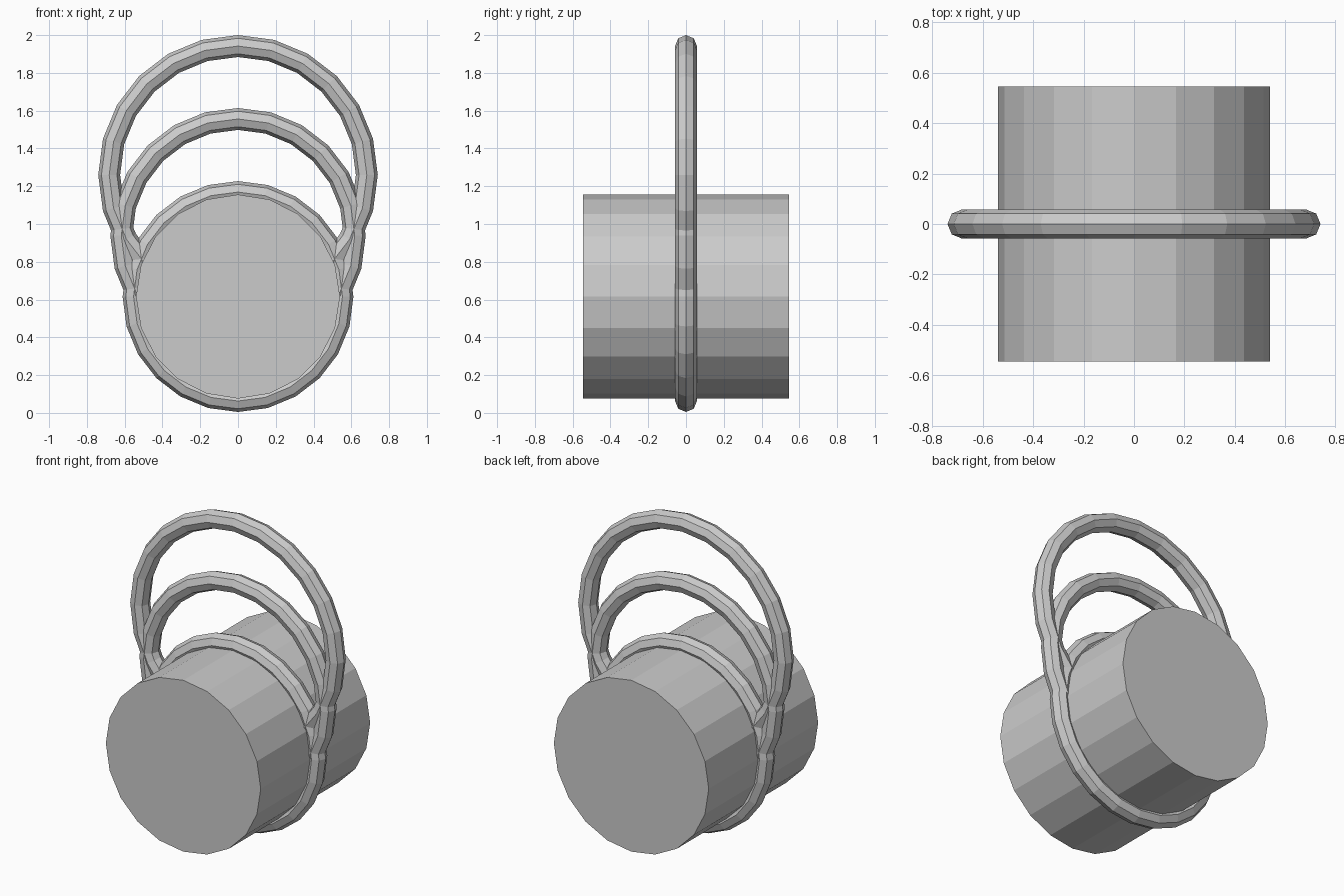
import bpy
from math import radians

if "Cube" in bpy.data.objects:
    bpy.data.objects.remove(bpy.data.objects["Cube"])

TURN = (radians(90), 0, 0)

# Drum lying along y
bpy.ops.mesh.primitive_cylinder_add(vertices=20, radius=0.54, depth=1.09,
                                    location=(0, 0, 0.616), rotation=TURN)
bpy.context.object.name = "drum"


def ring(name, z, outer, tube=0.058):
    """Upright low-poly ring facing the front."""
    bpy.ops.mesh.primitive_torus_add(major_segments=24, minor_segments=8,
                                     major_radius=outer - tube, minor_radius=tube,
                                     location=(0, 0, z), rotation=TURN)
    bpy.context.object.name = name


# Three overlapping rings growing upwards
ring("small_ring", 0.616, 0.611)
ring("middle_ring", 0.938, 0.676)
ring("large_ring", 1.26, 0.74)
